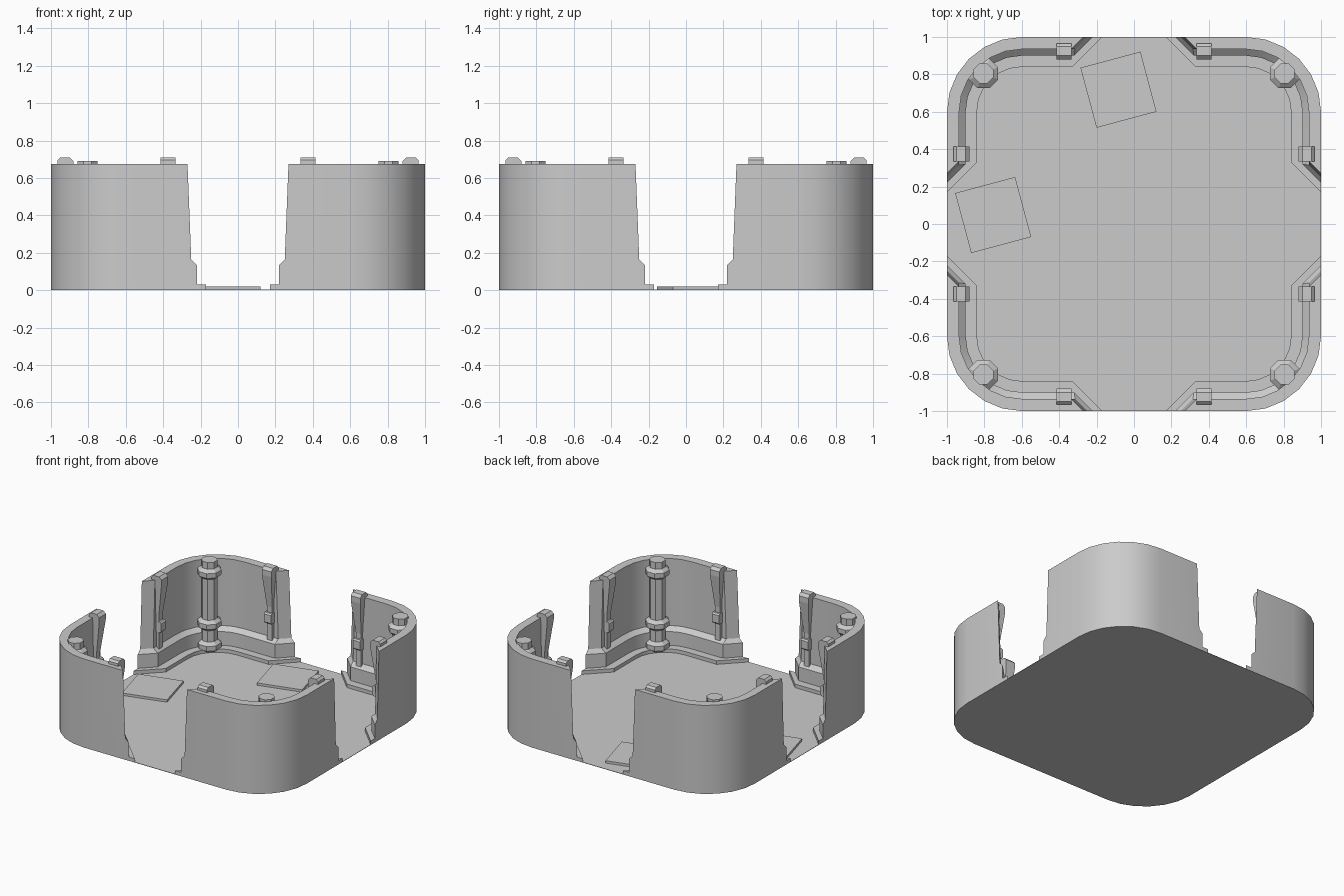
import bpy, bmesh
from math import sin, cos, pi, radians

if "Cube" in bpy.data.objects:
    bpy.data.objects.remove(bpy.data.objects["Cube"])

SEG, R, C = 6, 0.4, 0.6      # corner segments, radius, arc centre


def finish(name, bm, mirror=True, smooth=True):
    bmesh.ops.recalc_face_normals(bm, faces=bm.faces)
    me = bpy.data.meshes.new(name)
    bm.to_mesh(me)
    bm.free()
    ob = bpy.data.objects.new(name, me)
    bpy.context.collection.objects.link(ob)
    if mirror:
        m = ob.modifiers.new("mirror", 'MIRROR')
        m.use_axis = (True, True, False)
        m.use_mirror_merge = False
    if smooth:
        bpy.ops.object.select_all(action='DESELECT')
        ob.select_set(True)
        bpy.context.view_layer.objects.active = ob
        bpy.ops.object.shade_smooth_by_angle(angle=radians(32))
    return ob


def arc(d=0.0):
    r = R - d
    return [(C + r * cos(i * pi / 2 / SEG), C + r * sin(i * pi / 2 / SEG)) for i in range(SEG + 1)]


def corner_band(name, levels):
    """Corner wall layer; each level is (height, thickness, gap half width)."""
    bm = bmesh.new()

    def row(z, d, e):
        pts = [(1 - d, e + d)] + arc(d) + [(e + d, 1 - d)]
        return [bm.verts.new((x, y, z)) for x, y in pts]

    outer = [row(z, 0, e) for z, d, e in levels]
    inner = [row(z, d, e) for z, d, e in levels]

    def strip(a, b):
        for i in range(len(a) - 1):
            bm.faces.new((a[i], a[i + 1], b[i + 1], b[i]))

    for k in range(len(levels) - 1):
        strip(outer[k], outer[k + 1])
        strip(inner[k], inner[k + 1])
        for j in (0, -1):
            bm.faces.new((outer[k][j], outer[k + 1][j], inner[k + 1][j], inner[k][j]))
    strip(outer[-1], inner[-1])
    return finish(name, bm)


def prism(name, profile, centre, half_w, swap):
    """Extrude an (inward depth, height) profile along a wall, mirrored to all corners."""
    bm = bmesh.new()
    rings = []
    for s in (-1, 1):
        ring = []
        for d, z, w in profile:
            a, b = centre + s * half_w * w, 1 - d
            ring.append(bm.verts.new((b, a, z) if swap else (a, b, z)))
        rings.append(ring)
        bm.faces.new(ring)
    n = len(profile)
    for i in range(n):
        j = (i + 1) % n
        bm.faces.new((rings[0][i], rings[0][j], rings[1][j], rings[1][i]))
    return finish(name, bm, smooth=False)


def lathe(name, profile, x, y, sides=8):
    bm = bmesh.new()
    rings = []
    for r, z in profile:
        rings.append([bm.verts.new((x + r * cos((i + .5) * 2 * pi / sides),
                                    y + r * sin((i + .5) * 2 * pi / sides), z)) for i in range(sides)])
    for a, b in zip(rings, rings[1:]):
        for i in range(sides):
            j = (i + 1) % sides
            bm.faces.new((a[i], a[j], b[j], b[i]))
    bm.faces.new(rings[0])
    bm.faces.new(rings[-1])
    return finish(name, bm, smooth=False)


# Floor
bm = bmesh.new()
q = arc()
loop = q + [(-x, y) for x, y in reversed(q)] + [(-x, -y) for x, y in q] + [(x, -y) for x, y in reversed(q)]
top = [bm.verts.new((x, y, 0.003)) for x, y in loop]
bot = [bm.verts.new((x, y, 0)) for x, y in loop]
bm.faces.new(top)
bm.faces.new(bot)
for i in range(len(loop)):
    j = (i + 1) % len(loop)
    bm.faces.new((top[i], top[j], bot[j], bot[i]))
finish("floor", bm, mirror=False, smooth=False)

# Corner walls: skirting, plinth and upper panel
corner_band("skirting", [(0, 0.16, 0.17), (0.03, 0.16, 0.17)])
corner_band("plinth", [(0.03, 0.10, 0.22), (0.135, 0.10, 0.22), (0.165, 0.065, 0.25)])
corner_band("wall_panel", [(0.165, 0.065, 0.25), (0.675, 0.065, 0.27)])

# Wall struts hooked over the rim, with a clamp at mid height
strut = [(0.035, 0.67, 1), (0.035, 0.695, 1), (0.05, 0.71, 1), (0.10, 0.71, 1), (0.12, 0.69, 1),
         (0.12, 0.65, 1), (0.085, 0.40, .55), (0.085, 0.13, .55), (0.055, 0.13, .55),
         (0.055, 0.40, .55), (0.055, 0.65, 1)]
clamp = [(0.055, 0.28, 1), (0.10, 0.28, 1), (0.11, 0.29, 1), (0.11, 0.35, 1), (0.10, 0.36, 1), (0.055, 0.36, 1)]
for swap, side in ((False, "long"), (True, "side")):
    prism("wall_strut_" + side, strut, 0.375, 0.04, swap)
    prism("strut_clamp_" + side, clamp, 0.375, 0.03, swap)

# Corner pipes with collars
lathe("corner_pipe", [(0.057, 0), (0.057, 0.69)], 0.805, 0.805)
for n, z in enumerate((0.045, 0.21, 0.6)):
    lathe(f"pipe_collar_{n}", [(0.057, z - 0.04), (0.085, z - 0.018), (0.085, z + 0.018), (0.057, z + 0.04)],
          0.805, 0.805)

# Loose floor plates
for n, (x, y) in enumerate(((-0.083, 0.718), (-0.753, 0.048))):
    bm = bmesh.new()
    bmesh.ops.create_cube(bm, size=1)
    bmesh.ops.scale(bm, vec=(0.332, 0.332, 0.018), verts=bm.verts)
    ob = finish(f"floor_plate_{n}", bm, mirror=False, smooth=False)
    ob.location = (x, y, 0.012)
    ob.rotation_euler.z = radians(15)
